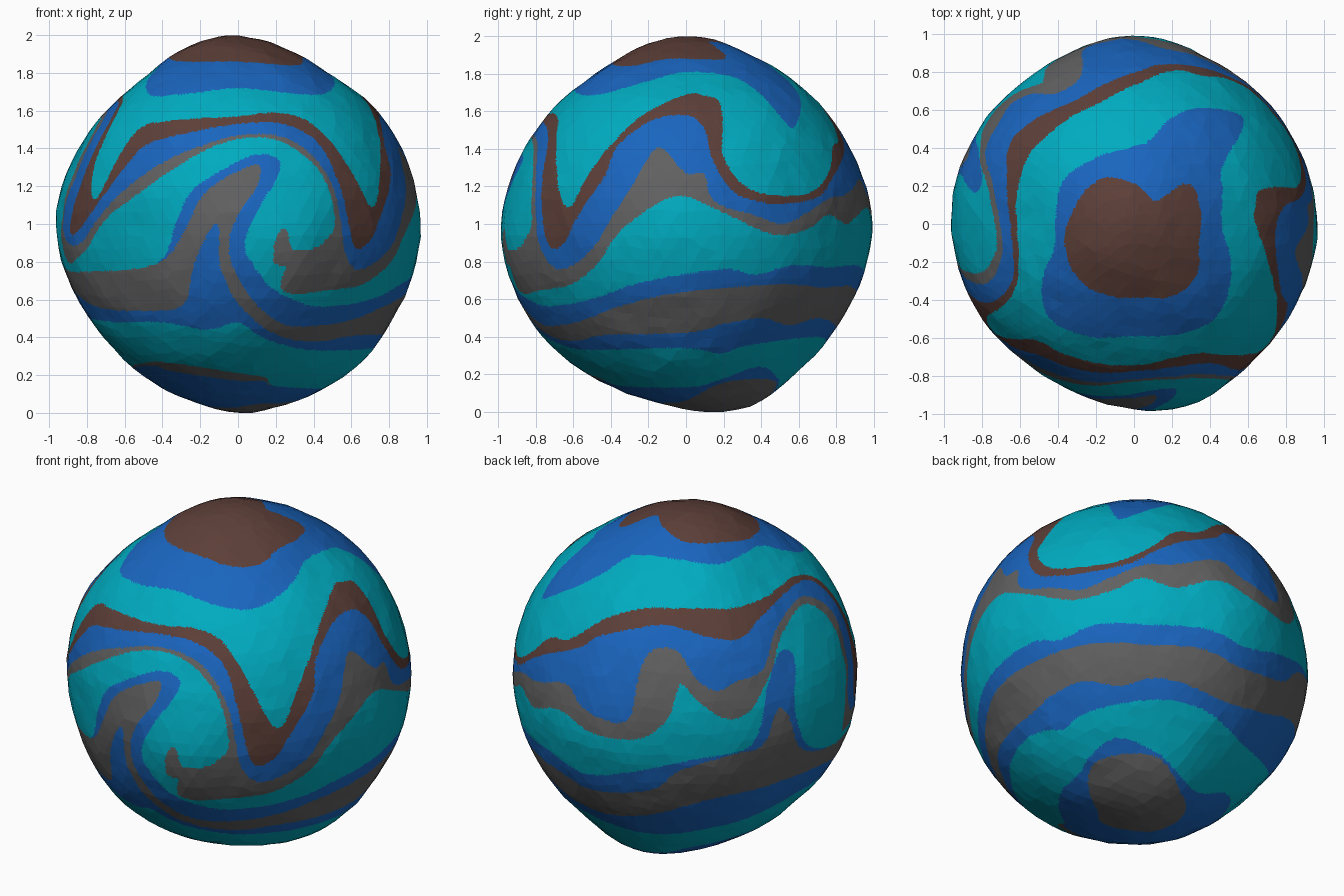
import bpy
import bmesh
import math
import random
from mathutils import Vector, noise

random.seed(4)
starting_cube = bpy.data.objects.get("Cube")
if starting_cube:
    bpy.data.objects.remove(starting_cube, do_unlink=True)


# Materials: the four flat paint colours
def make_material(name, red, green, blue):
    material = bpy.data.materials.new(name)
    material.use_nodes = True
    colour = (red, green, blue, 1)
    material.diffuse_color = colour
    shader = material.node_tree.nodes["Principled BSDF"]
    shader.inputs["Base Color"].default_value = colour
    shader.inputs["Roughness"].default_value = 0.9
    return material


palette = {
    "brown": make_material("earth brown", 0.11, 0.05, 0.04),
    "blue": make_material("deep blue", 0.01, 0.13, 0.52),
    "teal": make_material("bright teal", 0, 0.41, 0.53),
    "grey": make_material("stone grey", 0.12, 0.12, 0.12),
}
colour_order = list(palette)


# Swirled band edges: closed curves around the globe.
# Each point is (longitude in degrees from the front, height over the equator in percent).
# Everything under an edge takes its colour, until the next edge below.
def smooth_closed(points, steps=4):
    """Round a curve that wraps once around the globe."""
    count = len(points)

    def point(index):
        turns, place = divmod(index, count)
        longitude, height = points[place]
        return Vector((longitude + turns * 360, height / 100))

    curve = []
    for i in range(count):
        before, start, end, after = (point(i + k) for k in (-1, 0, 1, 2))
        for step in range(steps):
            t = step / steps
            bend = (end - before) * t
            bend += (before * 2 - start * 5 + end * 4 - after) * t ** 2
            bend += (start * 3 - before - end * 3 + after) * t ** 3
            curve.append(start + bend / 2)
    curve.append(point(count))
    return curve


class BandEdge:
    """Tells whether a spot lies under a swirled edge, folds included."""

    def __init__(self, colour, points):
        self.colour = colour_order.index(colour)
        self.columns = [[] for _ in range(360)]
        curve = smooth_closed(points)
        for start, end in zip(curve, curve[1:]):
            if start.x > end.x:
                start, end = end, start
            for column in range(math.floor(start.x), math.floor(end.x) + 1):
                shift = column % 360 - column
                self.columns[column % 360].append(
                    (start.x + shift, start.y, end.x + shift, end.y))

    def covers(self, longitude, height):
        under = False
        for left, left_height, right, right_height in self.columns[int(longitude) % 360]:
            if left <= longitude < right:
                share = (longitude - left) / (right - left)
                if left_height + share * (right_height - left_height) > height:
                    under = not under
        return under


edges = []


def band(colour, *points):
    edges.append(BandEdge(colour, points))


# Blue collar around the top cap
band("blue", (-150, 93), (-110, 91), (-80, 88), (-45, 86), (0, 86), (45, 84),
     (75, 88), (125, 88), (133, 96), (150, 97), (180, 96))

# Upper teal field
band("teal", (-150, 87), (-118, 84), (-77, 84), (-60, 76), (-44, 68), (-25, 69),
     (0, 72), (28, 69), (45, 69), (68, 76), (90, 81), (122, 77), (131, 58),
     (135, 51), (145, 60), (155, 69), (162, 76), (173, 86))

# Brown ribbon with its two deep notches
band("brown", (-165, 68), (-140, 69), (-120, 67), (-95, 67), (-75, 68), (-62, 62),
     (-58, 49), (-58, 28), (-56, 15), (-52, 15), (-46, 36), (-40, 51), (-25, 55),
     (0, 57), (15, 59), (28, 55), (36, 42), (41, 28), (46, 12), (50, 10), (54, 22),
     (60, 38), (72, 58), (90, 69), (100, 68), (105, 65), (104, 50), (103, 36),
     (109, 21), (120, 15), (135, 17), (146, 27), (155, 41), (165, 45), (178, 60))

# Blue ribbon
band("blue", (-155, 62), (-135, 56), (-122, 54), (-111, 60), (-93, 64), (-75, 65),
     (-65, 61), (-61, 48), (-63, 28), (-69, 0), (-67, -6), (-60, 0), (-50, 15),
     (-42, 30), (-35, 42), (-20, 48), (0, 53), (18, 53), (30, 43), (35, 20),
     (39, -8), (43, -13), (48, -8), (53, 5), (62, 26), (65, 42), (76, 55),
     (90, 58), (97, 51), (99, 35), (105, 18), (114, 12), (127, 11), (139, 15),
     (148, 25), (158, 34), (172, 44), (180, 53))

# Upper grey ribbon
band("grey", (-165, 12), (-162, 39), (-158, 50), (-148, 50), (-141, 36), (-134, 30),
     (-126, 34), (-116, 37), (-105, 53), (-82, 60), (-69, 50), (-70, 28), (-76, 3),
     (-72, -10), (-62, -10), (-52, 3), (-40, 19), (-25, 34), (-12, 42), (0, 47),
     (14, 47), (24, 40), (31, 25), (34, 5), (36, -13), (42, -24), (52, -20),
     (60, -10), (66, 5), (72, 20), (80, 41), (90, 27), (96, 27), (99, 12), (114, 4),
     (123, 0), (134, 7), (144, 14), (155, 16), (170, 24), (179, 15))

# Middle teal field, curling into the front swirl
band("teal", (-176, 2), (-160, 3), (-151, 16), (-147, 34), (-141, 25), (-131, 14),
     (-123, 17), (-114, 33), (-103, 50), (-83, 57), (-73, 46), (-74, 24), (-79, -6),
     (-75, -21), (-60, -14), (-49, 2), (-35, 16), (-13, 38), (0, 45), (13, 45),
     (22, 38), (29, 25), (32, 3), (30, -6), (24, -13), (17, -13), (15, -3), (12, -6),
     (11, -20), (15, -23), (14, -33), (19, -37), (32, -35), (47, -32), (59, -22),
     (66, -8), (72, 1), (87, 15), (102, 6), (114, -3), (123, -6), (134, -2),
     (143, 5), (154, 0), (169, 9))

# Blue lining of the hooks
band("blue", (-164, -19), (-143, -9), (-123, -3), (-116, 26), (-108, 42), (-101, 39),
     (-106, 16), (-101, -12), (-82, -24), (-55, -25), (-28, -21), (-21, -2), (-15, 18),
     (0, 33), (8, 37), (14, 34), (13, 25), (7, 10), (2, -10), (5, -22), (12, -35),
     (26, -43), (42, -43), (60, -38), (75, -31), (102, -24), (114, -27), (127, -22),
     (145, -23), (165, -22), (180, -26))

# Lower grey ribbon with the large front hook
band("grey", (-157, -30), (-147, -16), (-129, -7), (-119, -5), (-113, 14), (-109, 10),
     (-103, -14), (-82, -24), (-55, -25), (-28, -21), (-18, -5), (-11, 16), (0, 28),
     (7, 31), (6, 20), (0, 5), (-3, -10), (-1, -25), (6, -42), (17, -53), (31, -54),
     (48, -51), (65, -44), (90, -36), (125, -32), (143, -34), (165, -33), (180, -37))

# Lower blue ribbon
band("blue", (-160, -50), (-133, -36), (-95, -33), (-63, -44), (-38, -46), (-20, -43),
     (-15, -23), (-9, -3), (-6, -2), (-6, -20), (-4, -30), (0, -42), (10, -55),
     (22, -61), (38, -62), (55, -59), (90, -58), (105, -53), (120, -50), (135, -54),
     (150, -50), (178, -55))

# Lower teal field
band("teal", (-160, -67), (-120, -58), (-90, -50), (-55, -52), (-30, -52), (-12, -56),
     (0, -52), (8, -59), (20, -64), (40, -67), (90, -66), (105, -69), (120, -64),
     (160, -60))

# Thin grey streak, then the blue and grey around the bottom
band("grey", (-160, -90), (-130, -80), (-60, -74), (-40, -73), (0, -79), (16, -81),
     (30, -86), (90, -87), (110, -83), (130, -76), (150, -81), (175, -90))
band("blue", (-160, -90), (-130, -80), (-55, -75), (-40, -78), (0, -83), (16, -83),
     (30, -86), (90, -87), (110, -83), (130, -76), (150, -81), (175, -90))
band("grey", (-170, -95), (-90, -97), (0, -97), (45, -95), (90, -94), (115, -84),
     (150, -83), (170, -91))


# Globe: a faceted ball, swollen or dented around a few directions
swells = [
    ((-0.05, 0, 1), 0.05),
    ((0.05, 0.3, -0.95), 0.075),
    ((0.25, -0.96, -0.1), 0.05),
    ((0, 1, 0), 0.04),
    ((-0.97, 0.15, 0.05), 0.02),
    ((0.97, 0, -0.1), 0.015),
    ((0.6, 0, -0.8), 0.03),
    ((0, 0.8, -0.55), 0.02),
    ((0, -0.8, -0.6), 0.015),
    ((-0.8, 0, -0.6), -0.025),
    ((-0.6, -0.78, -0.1), -0.03),
    ((-0.65, 0, 0.75), -0.035),
    ((-0.88, 0, 0.4), -0.015),
    ((0.5, 0, 0.85), -0.02),
    ((0, -0.6, 0.8), -0.02),
]
mesh = bpy.data.meshes.new("globe")
bm = bmesh.new()
bmesh.ops.create_icosphere(bm, subdivisions=5, radius=1)
for vertex in bm.verts:
    jitter = Vector([random.uniform(-0.012, 0.012) for _ in range(3)])
    direction = (vertex.co + jitter).normalized()
    radius = 0.952 + 0.006 * noise.noise(direction * 4) + 0.006 * noise.noise(direction * 9)
    for centre, amount in swells:
        radius += amount * math.exp(-9 * (direction - Vector(centre)).length_squared)
    vertex.co = direction * radius
bmesh.ops.subdivide_edges(bm, edges=bm.edges[:], cuts=4, use_grid_fill=True)

# Paint each face by the lowest band edge above it
for face in bm.faces:
    spot = face.calc_center_median()
    longitude = math.degrees(math.atan2(spot.x, -spot.y)) % 360
    face.material_index = colour_order.index("brown")
    for edge in edges:
        if edge.covers(longitude, spot.z):
            face.material_index = edge.colour
    face.smooth = False

# Stand the globe on the ground
ground = min(vertex.co.z for vertex in bm.verts)
bmesh.ops.translate(bm, verts=bm.verts[:], vec=(0, 0, -ground))
bm.to_mesh(mesh)
bm.free()
for material in palette.values():
    mesh.materials.append(material)
globe = bpy.data.objects.new("globe", mesh)
bpy.context.scene.collection.objects.link(globe)
